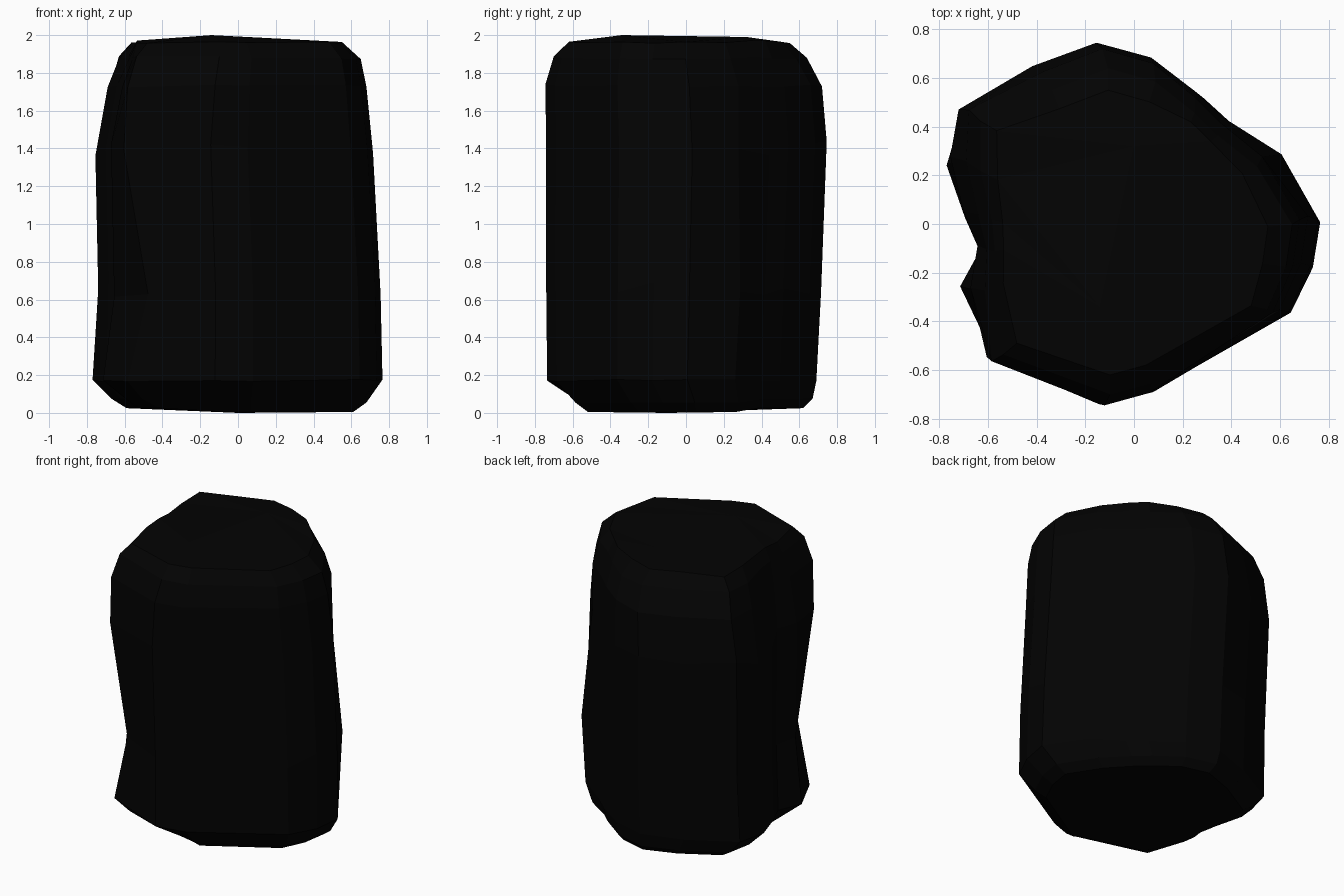
import bpy, bmesh, random

if "Cube" in bpy.data.objects:
    bpy.data.objects.remove(bpy.data.objects["Cube"])

random.seed(4)

# plan outline of the stone, anticlockwise from the front
outline = [(-.12, -.73), (.08, -.68), (.64, -.35), (.73, -.16), (.76, .03),
           (.59, .29), (.40, .43), (.29, .53), (.10, .67), (-.13, .73),
           (-.40, .635), (-.71, .46), (-.745, .27), (-.69, .05), (-.63, -.09),
           (-.66, -.26), (-.53, -.53)]

# height and x/y limits of each horizontal section
sections = [(0.00, -.59, .61, -.56, .62),
            (0.05, -.67, .68, -.63, .67),
            (0.17, -.75, .765, -.735, .69),
            (0.65, -.74, .755, -.74, .715),
            (1.40, -.755, .715, -.74, .745),
            (1.73, -.69, .68, -.745, .72),
            (1.88, -.63, .65, -.70, .64),
            (1.965, -.56, .55, -.62, .55)]

# local dents and bulges: (section, point) -> shift
nudges = {(0, 0): (.04, .09), (0, 14): (-.04, 0),
          (1, 0): (.06, .07), (1, 14): (-.03, 0), (1, 16): (-.03, -.02),
          (2, 12): (-.02, 0), (2, 15): (-.05, .02), (2, 16): (-.05, .01),
          (3, 16): (.05, 0), (3, 5): (.02, .01),
          (4, 16): (-.06, -.01), (4, 5): (-.02, -.02),
          (5, 11): (-.02, .02), (5, 14): (-.02, 0), (5, 16): (-.09, -.02),
          (6, 11): (-.03, .03), (6, 14): (-.04, 0), (6, 16): (-.09, -.02),
          (7, 11): (-.03, .05), (7, 14): (-.06, 0), (7, 13): (-.02, 0),
          (7, 15): (-.04, 0), (7, 16): (-.08, -.03), (7, 2): (.02, -.02),
          (7, 6): (.03, .03), (7, 7): (.03, .03), (7, 5): (.02, .01)}

xs = [p[0] for p in outline]
ys = [p[1] for p in outline]


def fit(v, values, low, high):
    return low + (v - min(values)) / (max(values) - min(values)) * (high - low)


# faceted rock column
bm = bmesh.new()
rings = []
for i, (z, x0, x1, y0, y1) in enumerate(sections):
    ring = []
    for j, (x, y) in enumerate(outline):
        dx, dy = nudges.get((i, j), (0, 0))
        dz = random.uniform(-.04, .04) if 2 < i < 5 else random.uniform(-.008, .008)
        if i < 2:  # underside lifts at the left and back
            dz = .025 if x < -.3 or y > .4 else .005
        ring.append(bm.verts.new((fit(x, xs, x0, x1) + dx,
                                  fit(y, ys, y0, y1) + dy, z + dz)))
    rings.append(ring)

n = len(outline)
for a, b in zip(rings, rings[1:]):
    for j in range(n):
        k = (j + 1) % n
        bm.faces.new((a[j], a[k], b[k], b[j]))

# nearly flat underside and slightly domed top
foot = bm.verts.new((0, -.1, 0))
peak = bm.verts.new((-.14, -.34, 2.0))
back = bm.verts.new((.0, .32, 1.99))
top, base = rings[-1], rings[0]
for j in range(n):
    k = (j + 1) % n
    bm.faces.new((top[j], top[k], back if 4 <= j < 12 else peak))
    bm.faces.new((base[k], base[j], foot))
bm.faces.new((top[4], back, peak))
bm.faces.new((top[12], peak, back))
bmesh.ops.recalc_face_normals(bm, faces=bm.faces[:])

mesh = bpy.data.meshes.new("rock_column")
bm.to_mesh(mesh)
bm.free()
rock = bpy.data.objects.new("rock_column", mesh)
bpy.context.collection.objects.link(rock)

mat = bpy.data.materials.new("dark_stone")
mat.diffuse_color = (.0008, .0008, .0008, 1)
mat.use_nodes = True
mat.node_tree.nodes["Principled BSDF"].inputs["Base Color"].default_value = mat.diffuse_color
mesh.materials.append(mat)
